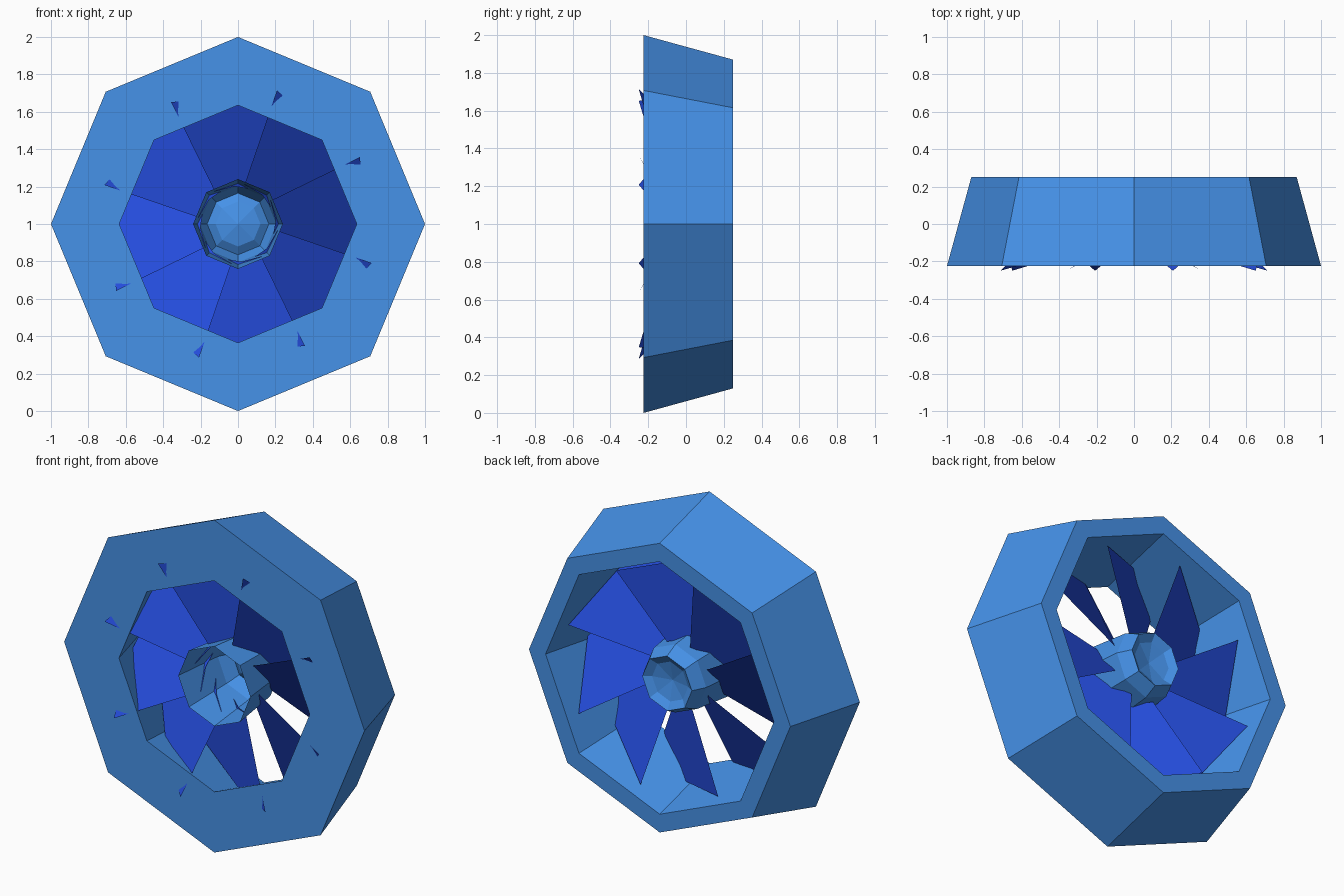
import bpy
from math import cos, sin, pi

if "Cube" in bpy.data.objects:
    bpy.data.objects.remove(bpy.data.objects["Cube"])

SIDES = 8
CZ = 1.0  # height of the fan axis


def material(name, rgb):
    m = bpy.data.materials.new(name)
    m.diffuse_color = (*rgb, 1)
    m.use_nodes = True
    m.node_tree.nodes["Principled BSDF"].inputs["Base Color"].default_value = m.diffuse_color
    return m


def add_mesh(name, verts, faces, mat):
    me = bpy.data.meshes.new(name)
    me.from_pydata(verts, [], faces)
    me.update()
    me.materials.append(mat)
    ob = bpy.data.objects.new(name, me)
    bpy.context.collection.objects.link(ob)
    return ob


def lathe(name, profile, mat, closed=False, tip_y=None):
    """Revolve (radius, y) points about the y axis in eight flat sides."""
    verts = [(r * cos(2 * pi * k / SIDES), y, CZ + r * sin(2 * pi * k / SIDES))
             for r, y in profile for k in range(SIDES)]
    n = len(profile)
    faces = []
    for i in range(n if closed else n - 1):
        a, b = i * SIDES, (i + 1) % n * SIDES
        for k in range(SIDES):
            j = (k + 1) % SIDES
            faces.append((a + j, b + j, b + k, a + k))
    if tip_y is not None:  # finish with a fan of triangles
        verts.append((0, tip_y, CZ))
        a = (n - 1) * SIDES
        faces += [(a + (k + 1) % SIDES, len(verts) - 1, a + k) for k in range(SIDES)]
    return add_mesh(name, verts, faces, mat)


light_blue = material("light_blue", (0.061, 0.287, 0.81))
deep_blue = material("deep_blue", (0.018, 0.073, 0.72))

# Duct: octagonal ring, tapering outside and flaring inside towards the back
lathe("duct", [(1.0, -0.225), (0.87, 0.25), (0.76, 0.25), (0.635, -0.225)],
      light_blue, closed=True)

# Hub: cup open at the front, with a shallow dished cap at the back
lathe("hub", [(0.24, -0.225), (0.205, 0.10), (0.165, 0.18), (0.12, 0.15)],
      light_blue, tip_y=0.125)

# Blades: eight thin twisted sheets, from leading root round the tip and back
blade = [(0.035, -0.105, 0.21), (0.208, -0.25, 0.714), (0.46, -0.035, 0.50),
         (0.657, 0.18, 0.176), (0.19, 0.06, 0.069), (0.13, -0.02, 0.155)]
verts, faces = [], []
for k in range(SIDES):
    c, s = cos(2 * pi * k / SIDES), sin(2 * pi * k / SIDES)
    n = len(verts)
    faces.append(tuple(reversed(range(n, n + len(blade)))))
    verts += [(x * c - z * s, y, CZ + x * s + z * c) for x, y, z in blade]
add_mesh("fan_blades", verts, faces, deep_blue)
